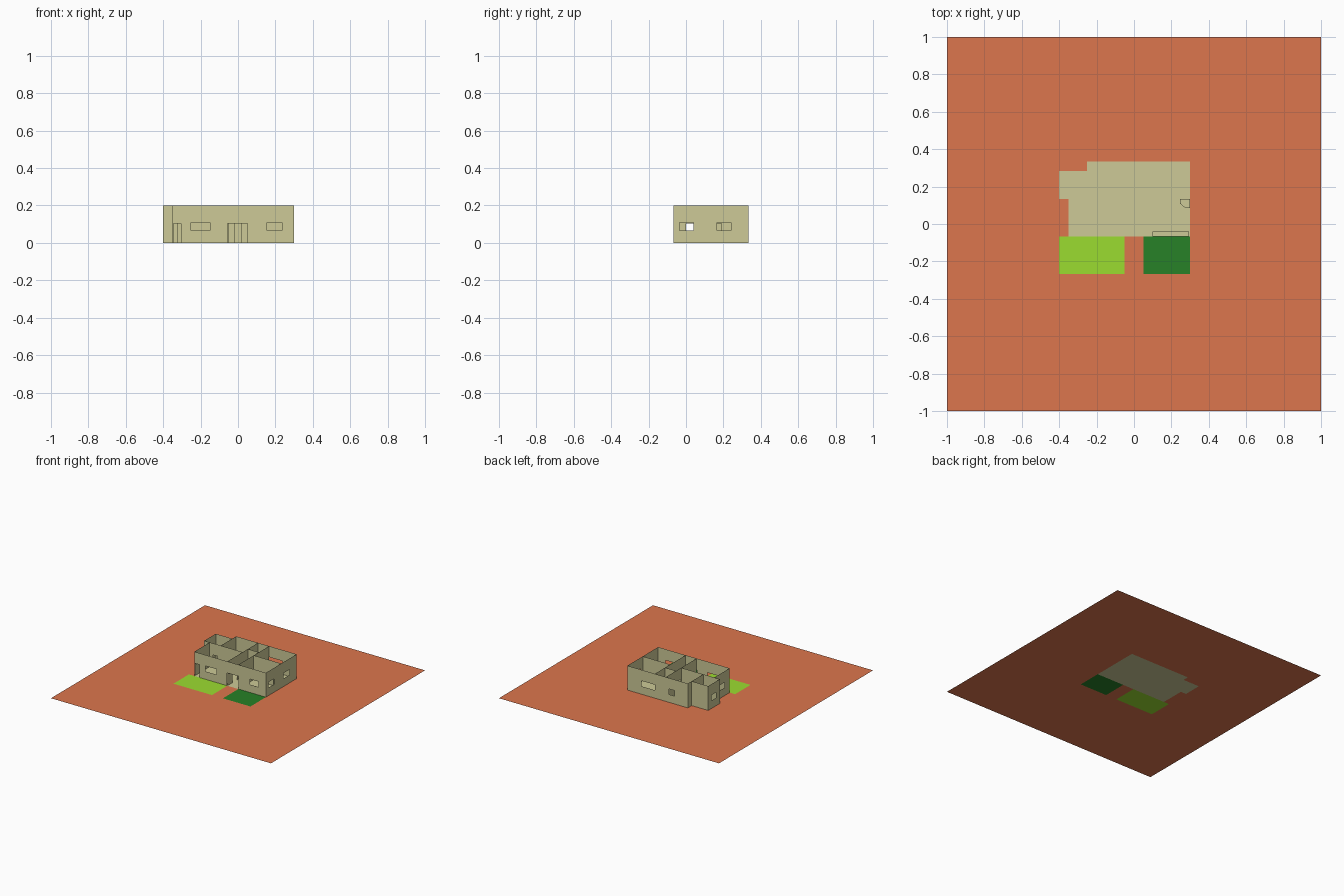
import bpy, bmesh
from mathutils import Vector

if "Cube" in bpy.data.objects:
    bpy.data.objects.remove(bpy.data.objects["Cube"])

H = 0.2                       # wall height
F, M, B = -0.067, 0.133, 0.333  # front, middle and back wall lines


def material(name, rgb):
    m = bpy.data.materials.new(name)
    m.diffuse_color = (*rgb, 1)
    m.use_nodes = True
    m.node_tree.nodes["Principled BSDF"].inputs["Base Color"].default_value = m.diffuse_color
    return m


BEIGE = material("beige", (0.61, 0.59, 0.31))
CLAY = material("clay", (0.72, 0.18, 0.075))
LIME = material("lime", (0.33, 0.72, 0.03))
GREEN = material("dark_green", (0.02, 0.22, 0.02))


def make_object(name, bm, mat):
    bmesh.ops.remove_doubles(bm, verts=bm.verts, dist=1e-5)
    bmesh.ops.dissolve_limit(bm, angle_limit=0.01, verts=bm.verts, edges=bm.edges)
    me = bpy.data.meshes.new(name)
    bm.to_mesh(me)
    bm.free()
    me.materials.append(mat)
    ob = bpy.data.objects.new(name, me)
    bpy.context.collection.objects.link(ob)
    return ob


def panel(bm, us, vs, place, keep):
    """Flat sheet cut along us and vs, keeping the cells accepted by keep."""
    us, vs = sorted(set(us)), sorted(set(vs))
    for u0, u1 in zip(us, us[1:]):
        for v0, v1 in zip(vs, vs[1:]):
            if keep((u0 + u1) / 2, (v0 + v1) / 2):
                pts = [(u0, v0), (u1, v0), (u1, v1), (u0, v1)]
                bm.faces.new([bm.verts.new(place(*p)) for p in pts])


def inside(r, u, v):
    return r[0] < u < r[1] and r[2] < v < r[3]


# Ground sheet split into clay yard, house floor, lawn and garden bed
HOUSE = [(-0.35, 0.3, F, M), (-0.4, 0.3, M, 0.283), (-0.25, 0.3, 0.283, B)]
LAWN = [(-0.4, -0.05, -0.267, F)]
BED = [(0.05, 0.3, -0.267, F)]
cuts = HOUSE + LAWN + BED
gx = [-1, 1] + [x for r in cuts for x in r[:2]]
gy = [-1, 1] + [y for r in cuts for y in r[2:]]


def ground(name, mat, test):
    bm = bmesh.new()
    panel(bm, gx, gy, lambda x, y: (x, y, 0), test)
    make_object(name, bm, mat)


def within(rects):
    return lambda x, y: any(inside(r, x, y) for r in rects)


ground("yard", CLAY, lambda x, y: not within(cuts)(x, y))
ground("house_floor", BEIGE, within(HOUSE))
ground("lawn", LIME, within(LAWN))
ground("garden_bed", GREEN, within(BED))


# Thin wall sheets with openings; an opening is (start, end, bottom, top)
def wall(name, axis, at, a, b, openings=()):
    bm = bmesh.new()
    us = [a, b] + [u for o in openings for u in o[:2]]
    vs = [0, H] + [v for o in openings for v in o[2:]]
    if axis == "x":
        place = lambda u, v: (u, at, v)
    else:
        place = lambda u, v: (at, u, v)
    panel(bm, us, vs, place, lambda u, v: not any(inside(o, u, v) for o in openings))
    make_object(name, bm, BEIGE)


def window(a, b):
    return (a, b, 0.065, 0.11)


def door(a, b):
    return (a, b, 0, 0.105)


# Outer walls
wall("front_wall", "x", F, -0.35, 0.3,
     [door(-0.345, -0.305), window(-0.25, -0.15), door(-0.055, 0.05), window(0.155, 0.235)])
wall("right_wall", "y", 0.3, F, B, [window(-0.035, 0.04), window(0.165, 0.24)])
wall("back_wall", "x", B, -0.25, 0.3, [window(0.05, 0.17), window(-0.13, -0.08)])
wall("back_step_wall", "y", -0.25, 0.283, B)
wall("side_room_back_wall", "x", 0.283, -0.4, -0.25)
wall("side_room_left_wall", "y", -0.4, M, 0.283, [window(0.18, 0.24)])
wall("side_room_front_wall", "x", M, -0.4, -0.35)
wall("left_wall", "y", -0.35, F, M, [window(0.0, 0.07)])

# Inner partitions
wall("middle_wall_left", "x", M, -0.35, -0.05, [door(-0.32, -0.28)])
wall("middle_wall_right", "x", M, 0.05, 0.3)
wall("side_room_partition", "y", -0.25, M, 0.283)
wall("hall_wall_left", "y", -0.05, F, B, [door(0.0, 0.06), door(0.145, 0.19)])
wall("hall_wall_right", "y", 0.05, F, B, [door(0.0, 0.06), door(0.145, 0.19)])
wall("small_room_wall", "x", 0.2, -0.05, 0.05, [door(-0.02, 0.02)])


# Low fittings: outline raised to a height
def prism(name, outline, height):
    bm = bmesh.new()
    face = bm.faces.new([bm.verts.new((x, y, 0)) for x, y in outline])
    top = bmesh.ops.extrude_face_region(bm, geom=[face])["geom"]
    bmesh.ops.translate(bm, vec=Vector((0, 0, height)),
                        verts=[v for v in top if isinstance(v, bmesh.types.BMVert)])
    bmesh.ops.recalc_face_normals(bm, faces=bm.faces)
    make_object(name, bm, BEIGE)


prism("counter", [(0.1, F), (0.295, F), (0.295, -0.04), (0.1, -0.04)], 0.05)
prism("corner_cupboard",
      [(0.245, M), (0.245, 0.11), (0.275, 0.085), (0.3, 0.085), (0.3, M)], 0.1)
